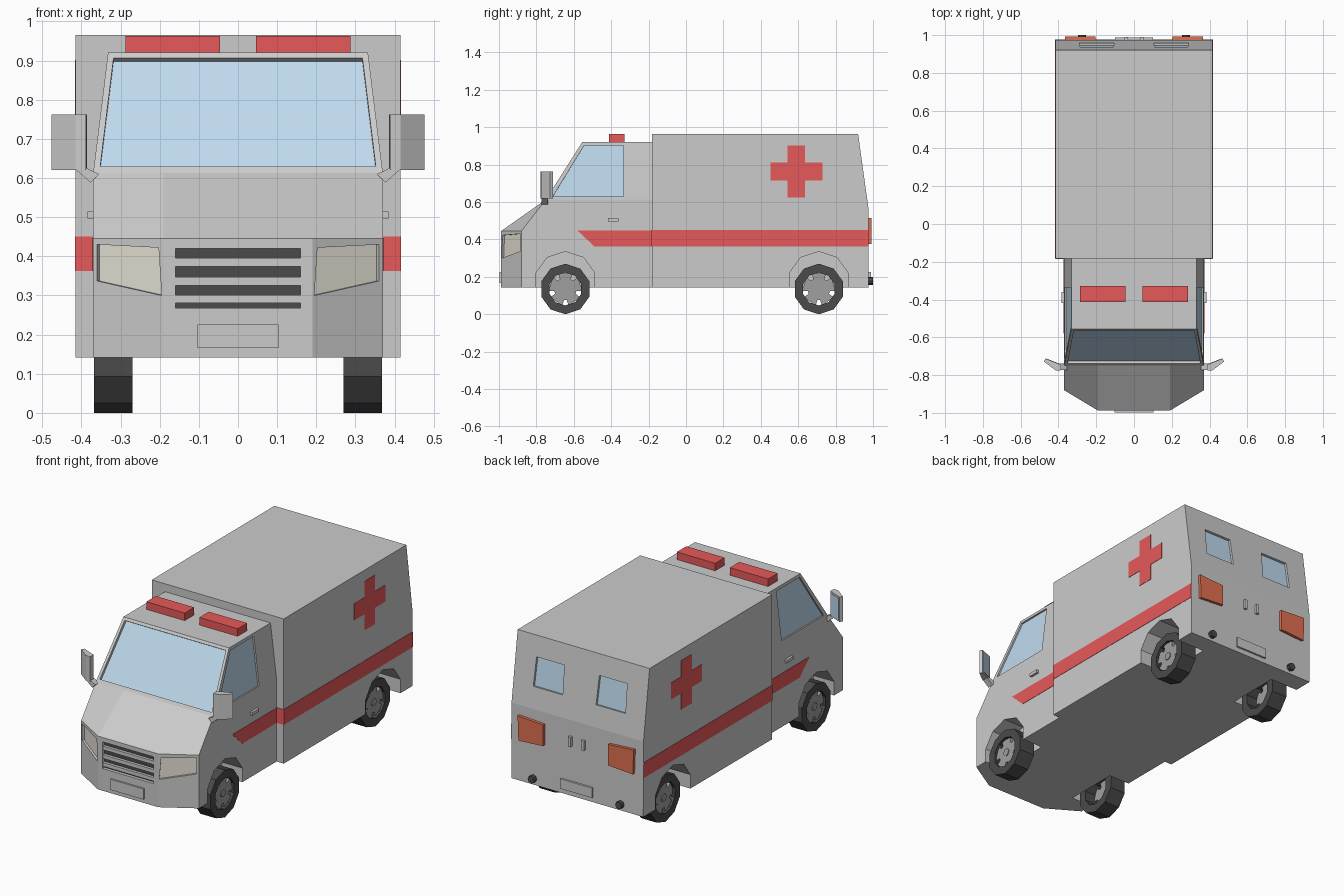
import bpy, bmesh
from math import sin, cos, radians
from mathutils import Vector

if "Cube" in bpy.data.objects:
    bpy.data.objects.remove(bpy.data.objects["Cube"])


def material(name, rgb):
    m = bpy.data.materials.new(name)
    m.diffuse_color = (*rgb, 1)
    m.use_nodes = True
    m.node_tree.nodes["Principled BSDF"].inputs["Base Color"].default_value = m.diffuse_color
    return m


RED = material("red", (0.8, 0.1, 0.1))
LAMP = material("tail_red", (0.75, 0.16, 0.08))
GLASS = material("glass", (0.52, 0.7, 0.85))
CREAM = material("headlight", (0.78, 0.76, 0.66))
DARK = material("dark", (0.07, 0.07, 0.07))
HUB = material("hub", (0.35, 0.35, 0.35))


def loft(name, rings, mat=None, closed=False):
    """Skin equal-sized point rings; cap the ends unless closed into a torus."""
    bm = bmesh.new()
    vs = [[bm.verts.new(p) for p in r] for r in rings]
    n = len(vs[0])
    pairs = list(zip(vs, vs[1:])) + ([(vs[-1], vs[0])] if closed else [])
    for a, b in pairs:
        for i in range(n):
            j = (i + 1) % n
            bm.faces.new((a[i], a[j], b[j], b[i]))
    if not closed:
        bm.faces.new(vs[0])
        bm.faces.new(vs[-1])
    bmesh.ops.recalc_face_normals(bm, faces=bm.faces)
    bmesh.ops.dissolve_limit(bm, angle_limit=radians(0.5), verts=bm.verts, edges=bm.edges)
    me = bpy.data.meshes.new(name)
    bm.to_mesh(me)
    bm.free()
    ob = bpy.data.objects.new(name, me)
    bpy.context.collection.objects.link(ob)
    if mat:
        me.materials.append(mat)
    return ob


def prism(name, pts, vec, mat=None):
    pts = [Vector(p) for p in pts]
    return loft(name, [pts, [p + Vector(vec) for p in pts]], mat)


def box(name, x, y, z, mat=None):
    return prism(name, [(x[0], y[0], z[0]), (x[1], y[0], z[0]), (x[1], y[1], z[0]), (x[0], y[1], z[0])],
                 (0, 0, z[1] - z[0]), mat)


def cut(target, cutter):
    cutter.hide_render = True
    mod = target.modifiers.new("cut", 'BOOLEAN')
    mod.operation, mod.solver, mod.object = 'DIFFERENCE', 'EXACT', cutter
    bpy.context.view_layer.objects.active = target
    bpy.ops.object.modifier_apply(modifier=mod.name)
    bpy.data.objects.remove(cutter)


def recess(target, name, pts, depth, mat):
    """Cut a shallow opening in a body face and set a pane at its bottom."""
    pts = [Vector(p) for p in pts]
    n = (pts[1] - pts[0]).cross(pts[2] - pts[0]).normalized()
    centre = sum((Vector(c) for c in target.bound_box), Vector()) / 8
    if n.dot(pts[0] - centre) < 0:
        n = -n
    cut(target, prism("cutter", [p + n * 0.02 for p in pts], -n * (depth + 0.02)))
    prism(name, [p - n * (depth + 0.003) for p in pts], n * 0.005, mat)


def flip(pts, s):
    return [(s * p[0], p[1], p[2]) for p in pts]


def circle(r, x, yc, zc, n=10, start=90):
    return [(x, yc + r * cos(radians(start + 360 * i / n)), zc + r * sin(radians(start + 360 * i / n)))
            for i in range(n)]


# Cab: plan outlines stacked by height
def plan(z, xi, yi, xo, yo):
    return [(-xi, yi, z), (xi, yi, z), (xo, yo, z), (xo, -0.17, z), (-xo, -0.17, z), (-xo, yo, z)]


cab = loft("cab", [plan(0.142, 0.19, -0.988, 0.37, -0.88), plan(0.445, 0.19, -0.988, 0.37, -0.88),
                   plan(0.613, 0.19, -0.75, 0.37, -0.75), plan(0.92, 0.17, -0.555, 0.332, -0.555)])

# Patient compartment: side profile across the width
rear_profile = [(-0.182, 0.142), (0.977, 0.142), (0.975, 0.57), (0.92, 0.965), (-0.182, 0.965)]
body = prism("rear_body", [(-0.415, y, z) for y, z in rear_profile], (0.83, 0, 0))


# Heights to positions on the sloped faces
def shield_y(z): return -0.75 + (z - 0.613) * 0.195 / 0.307
def side_x(z): return 0.37 - (z - 0.613) * 0.038 / 0.307
def chamfer_y(x): return -0.988 + (x - 0.19) * 0.108 / 0.18
def back_y(z): return 0.975 - (z - 0.57) * 0.055 / 0.395


# Wheels and wheel arches
for yc, target, end in ((-0.645, cab, "front"), (0.71, body, "rear")):
    for s in (1, -1):
        cut(target, prism("cutter", circle(0.165, s * 0.24, yc, 0.17), (s * 0.3, 0, 0)))
        loft(end + "_tyre", [circle(r, s * x, yc, 0.135) for r, x in
                             ((0.135, 0.27), (0.135, 0.368), (0.088, 0.368), (0.088, 0.27))], DARK, closed=True)
        star = []
        for k in range(5):
            for a, r in ((-25, 0.091), (25, 0.091), (29, 0.06), (43, 0.06)):
                t = radians(90 + 72 * k + a)
                star.append((s * 0.335, yc + r * cos(t), 0.135 + r * sin(t)))
        prism(end + "_wheel_hub", star, (s * 0.02, 0, 0), HUB)
        prism(end + "_hub_cap", circle(0.022, s * 0.35, yc, 0.135, 8), (s * 0.01, 0, 0), HUB)

# Windscreen and grille
recess(cab, "windscreen", [(-0.352, shield_y(0.63), 0.63), (0.352, shield_y(0.63), 0.63),
                           (0.318, shield_y(0.906), 0.906), (-0.318, shield_y(0.906), 0.906)], 0.018, GLASS)
recess(cab, "grille_back", [(-0.16, -0.988, 0.268), (0.16, -0.988, 0.268),
                            (0.16, -0.988, 0.42), (-0.16, -0.988, 0.42)], 0.02, DARK)
for z in (0.385, 0.336, 0.291):
    box("grille_bar", (-0.16, 0.16), (-0.986, -0.965), (z - 0.0105, z + 0.0105))
box("front_plate", (-0.104, 0.104), (-0.998, -0.98), (0.166, 0.226))
box("rear_plate", (-0.1, 0.1), (0.97, 0.988), (0.17, 0.226))

for s in (1, -1):
    # Headlights, side and rear windows
    recess(cab, "headlight", flip([(x, chamfer_y(x), z) for x, z in
                                   ((0.195, 0.3), (0.36, 0.337), (0.36, 0.43), (0.203, 0.422))], s), 0.014, CREAM)
    recess(cab, "side_window", flip([(side_x(z), y, z) for y, z in
                                     ((-0.712, 0.63), (-0.335, 0.63), (-0.335, 0.903), (-0.545, 0.903))], s),
           0.011, GLASS)
    recess(body, "rear_window", flip([(x, back_y(z), z) for x, z in
                                      ((0.105, 0.69), (0.29, 0.69), (0.285, 0.85), (0.11, 0.85))], s), 0.015, GLASS)

    # Red stripe over cab, step and rear body, and the cross
    out = (s * 0.002, 0, 0)
    prism("cab_stripe", flip([(0.37, y, z) for y, z in
                              ((-0.58, 0.447), (-0.49, 0.363), (-0.182, 0.363), (-0.182, 0.447))], s), out, RED)
    prism("body_stripe", flip([(0.415, y, z) for y, z in
                               ((-0.182, 0.363), (0.976, 0.363), (0.975, 0.45), (-0.182, 0.45))], s), out, RED)
    prism("step_stripe", flip([(0.37, -0.182, 0.363), (0.415, -0.182, 0.363),
                               (0.415, -0.182, 0.45), (0.37, -0.182, 0.45)], s), (0, -0.002, 0), RED)
    a, b = 0.047, 0.139
    cross = [(-a, -b), (a, -b), (a, -a), (b, -a), (b, a), (a, a), (a, b), (-a, b), (-a, a), (-b, a), (-b, -a), (-a, -a)]
    prism("side_cross", flip([(0.415, 0.59 + y, 0.763 + z) for y, z in cross], s), out, RED)

    # Roof lights, tail lights and rear details
    lo, hi = sorted((s * 0.046, s * 0.287))
    box("roof_light", (lo, hi), (-0.413, -0.328), (0.918, 0.963), RED)
    prism("tail_light", flip([(0.205, 0.97, 0.385), (0.36, 0.97, 0.375),
                              (0.365, 0.97, 0.515), (0.205, 0.97, 0.505)], s), (0, 0.022, 0), LAMP)
    lo, hi = sorted((s * 0.032, s * 0.05))
    box("rear_handle", (lo, hi), (0.97, 0.99), (0.425, 0.48))
    knob = [(s * 0.275 + 0.021 * cos(radians(45 * i)), 0.97, 0.178 + 0.021 * sin(radians(45 * i))) for i in range(8)]
    prism("rear_bumper_stop", knob, (0, 0.03, 0), DARK)

    # Door handles and wing mirrors
    lo, hi = sorted((s * 0.365, s * 0.384))
    box("door_handle", (lo, hi), (-0.417, -0.36), (0.497, 0.515))
    prism("mirror_housing", flip([(0.386, -0.745, 0.62), (0.468, -0.712, 0.62), (0.477, -0.728, 0.62),
                                  (0.415, -0.775, 0.62), (0.388, -0.777, 0.62)], s), (0, 0, 0.142))
    prism("mirror_glass", flip([(0.392, -0.7426, 0.63), (0.462, -0.7144, 0.63),
                                (0.462, -0.7144, 0.752), (0.392, -0.7426, 0.752)], s), (0, 0.002, 0), GLASS)
    prism("mirror_arm", flip([(0.355, -0.773, 0.61), (0.376, -0.773, 0.588),
                              (0.415, -0.773, 0.622), (0.386, -0.773, 0.625)], s), (0, 0.035, 0))
